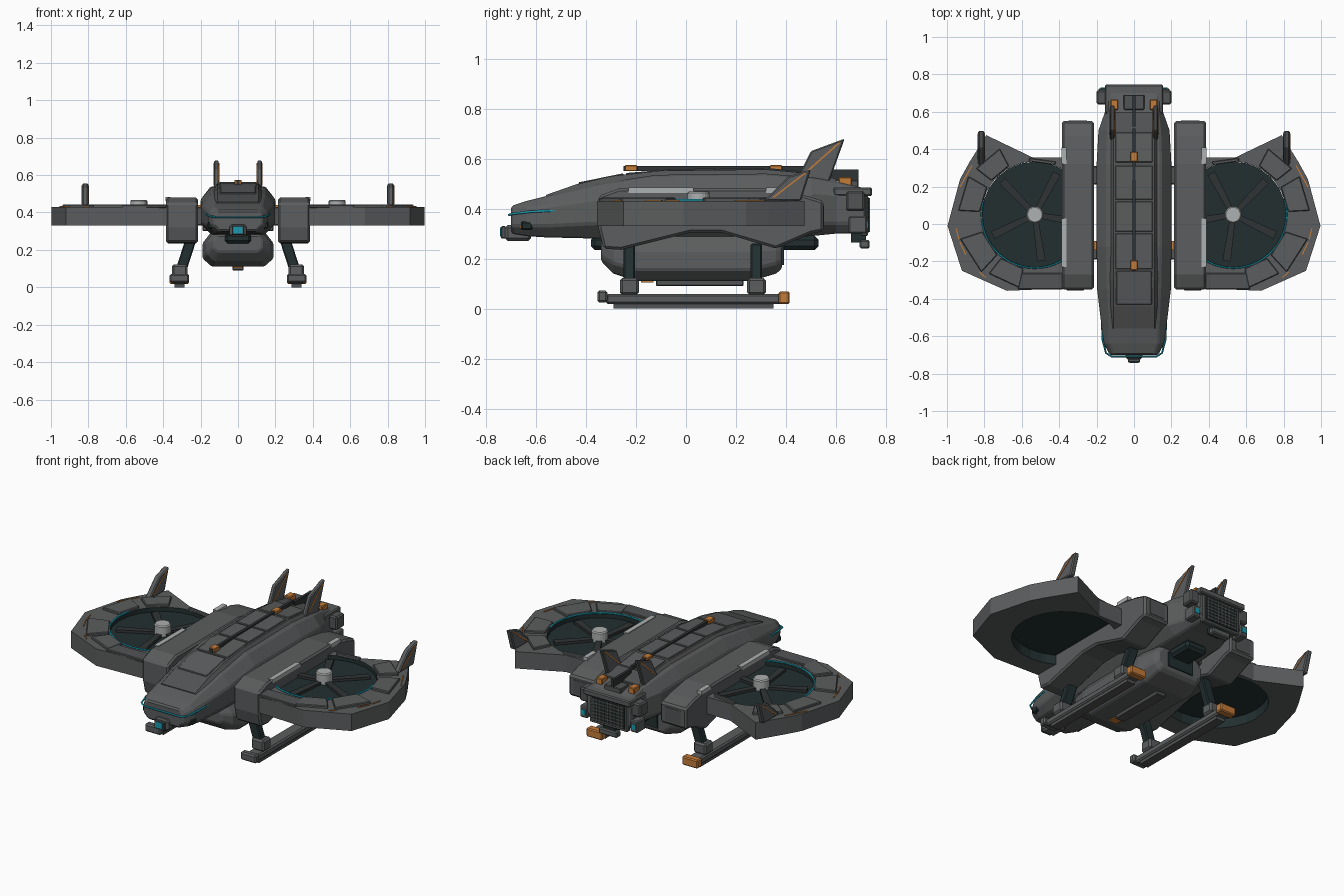
import bpy, bmesh, math
from mathutils import Vector


def material(name, rgb):
    m = bpy.data.materials.new(name)
    m.diffuse_color = (*rgb, 1)
    return m


GREY = material("hull grey", (0.105, 0.11, 0.112))
PANEL = material("panel grey", (0.085, 0.088, 0.09))
DARK = material("dark teal", (0.016, 0.028, 0.029))
BLACK = material("rubber black", (0.03, 0.034, 0.035))
ORANGE = material("marker orange", (0.55, 0.2, 0.04))
CYAN = material("glow cyan", (0.01, 0.33, 0.43))
LIGHT = material("light metal", (0.42, 0.44, 0.44))
SIDES = ((-1, "left"), (1, "right"))


def finish(name, bm, mat, bevel=0.0):
    bmesh.ops.recalc_face_normals(bm, faces=bm.faces[:])
    me = bpy.data.meshes.new(name)
    bm.to_mesh(me)
    bm.free()
    me.materials.append(mat)
    ob = bpy.data.objects.new(name, me)
    bpy.context.collection.objects.link(ob)
    if bevel:
        b = ob.modifiers.new("edge", "BEVEL")
        b.width, b.segments = bevel, 1
    return ob


def loft(name, rings, mat, bevel=0.0):
    bm = bmesh.new()
    vs = [[bm.verts.new(p) for p in r] for r in rings]
    n = len(vs[0])
    for a, b in zip(vs, vs[1:]):
        for i in range(n):
            bm.faces.new((a[i], a[(i + 1) % n], b[(i + 1) % n], b[i]))
    bm.faces.new(vs[0])
    bm.faces.new(vs[-1])
    return finish(name, bm, mat, bevel)


def box(name, x, y, z, mat, bevel=0.0):
    ring = lambda h: [(x[0], y[0], h), (x[1], y[0], h), (x[1], y[1], h), (x[0], y[1], h)]
    return loft(name, [ring(z[0]), ring(z[1])], mat, bevel)


def side_prism(name, pts, x0, x1, mat, bevel=0.0):
    return loft(name, [[(x, y, z) for y, z in pts] for x in (x0, x1)], mat, bevel)


def flat_prism(name, pts, z0, z1, mat, bevel=0.0):
    return loft(name, [[(x, y, z) for x, y in pts] for z in (z0, z1)], mat, bevel)


def disc(name, x, y, r, z0, z1, mat, n=24, bevel=0.0):
    pts = [(x + r * math.cos(math.tau * i / n), y + r * math.sin(math.tau * i / n)) for i in range(n)]
    return flat_prism(name, pts, z0, z1, mat, bevel)


def tube(name, pts, r, mat):
    cu = bpy.data.curves.new(name, "CURVE")
    cu.dimensions, cu.bevel_depth, cu.bevel_resolution = "3D", r, 1
    sp = cu.splines.new("POLY")
    sp.points.add(len(pts) - 1)
    for p, q in zip(sp.points, pts):
        p.co = (*q, 1)
    cu.materials.append(mat)
    ob = bpy.data.objects.new(name, cu)
    bpy.context.collection.objects.link(ob)


def section(y, w, bw, tw, zb, zl, zh, zt):
    half = [(bw, zb), (w, zl), (w, zh), (tw, zt)]
    return [(x, y, z) for x, z in half] + [(-x, y, z) for x, z in reversed(half)]


# fuselage
loft("fuselage", [section(*s) for s in (
    (-0.70, 0.13, 0.10, 0.11, 0.30, 0.33, 0.38, 0.41),
    (-0.64, 0.16, 0.12, 0.13, 0.29, 0.33, 0.40, 0.43),
    (-0.56, 0.172, 0.13, 0.13, 0.285, 0.33, 0.41, 0.45),
    (-0.35, 0.197, 0.14, 0.14, 0.28, 0.34, 0.44, 0.50),
    (-0.12, 0.20, 0.14, 0.145, 0.28, 0.34, 0.47, 0.535),
    (0.32, 0.20, 0.14, 0.145, 0.28, 0.34, 0.47, 0.54),
    (0.50, 0.19, 0.13, 0.14, 0.29, 0.34, 0.46, 0.525),
    (0.60, 0.155, 0.12, 0.13, 0.30, 0.34, 0.45, 0.51),
    (0.72, 0.15, 0.12, 0.13, 0.30, 0.34, 0.44, 0.48))], GREY, 0.008)

# raised upper deck and its armour panels
deck = [(-0.56, 0.455), (-0.44, 0.497), (-0.30, 0.53), (-0.10, 0.552), (0.32, 0.557), (0.50, 0.54), (0.60, 0.52)]
loft("upper_deck", [[(-0.135, y, z - 0.03), (0.135, y, z - 0.03), (0.11, y, z), (-0.11, y, z)]
                    for y, z in deck], PANEL)


def deck_z(y):
    for (a, p), (b, q) in zip(deck, deck[1:]):
        if y <= b:
            break
    return p + (q - p) * (y - a) / (b - a)


for i, (y0, y1) in enumerate(((-0.43, -0.25), (-0.24, -0.05), (-0.04, 0.12), (0.13, 0.31), (0.33, 0.49))):
    w = 0.10 if i else 0.095
    side_prism(f"deck_panel_{i}", [(y, deck_z(y) + o) for y, o in
               ((y0, -0.01), (y0, 0.006), (y1, 0.006), (y1, -0.01))], -w, w, GREY, 0.003)
box("spine_strip", (-0.008, 0.008), (-0.25, 0.51), (0.55, 0.57), BLACK)
box("tail_spine_strip", (-0.008, 0.008), (0.52, 0.69), (0.51, 0.557), BLACK)
for y in (-0.22, 0.36):
    box("spine_marker", (-0.02, 0.02), (y - 0.025, y + 0.025), (0.55, 0.574), ORANGE, 0.003)

# nose: wrapped light line and sensor
half = [(0.172, -0.52, 0.392), (0.168, -0.62, 0.388), (0.15, -0.69, 0.38), (0.12, -0.708, 0.375)]
tube("nose_light", [(-x, y, z) for x, y, z in half] + half[::-1], 0.005, CYAN)
box("nose_sensor", (-0.045, 0.045), (-0.725, -0.62), (0.27, 0.335), GREY, 0.012)
box("nose_sensor_rim", (-0.033, 0.033), (-0.74, -0.72), (0.28, 0.33), PANEL, 0.004)
box("nose_sensor_lens", (-0.024, 0.024), (-0.744, -0.738), (0.288, 0.324), CYAN)
for s, side in SIDES:
    box(f"nose_light_box_{side}", sorted((s * 0.125, s * 0.163)), (-0.66, -0.615), (0.315, 0.348), DARK, 0.005)
    box(f"nose_lamp_{side}", sorted((s * 0.13, s * 0.145)), (-0.665, -0.659), (0.322, 0.34), ORANGE)

# belly: keel, pod, rear opening, lower strip
box("keel", (-0.07, 0.07), (-0.38, 0.53), (0.235, 0.29), DARK, 0.015)
loft("belly_pod", [section(*s) for s in (
    (-0.34, 0.13, 0.11, 0.11, 0.19, 0.21, 0.25, 0.28),
    (-0.29, 0.17, 0.13, 0.13, 0.14, 0.18, 0.24, 0.29),
    (-0.20, 0.19, 0.14, 0.14, 0.11, 0.155, 0.235, 0.30),
    (0.26, 0.19, 0.14, 0.14, 0.11, 0.155, 0.235, 0.30),
    (0.36, 0.165, 0.13, 0.13, 0.14, 0.18, 0.24, 0.29),
    (0.385, 0.15, 0.12, 0.12, 0.16, 0.19, 0.24, 0.28))], GREY, 0.008)
box("pod_rear_opening", (-0.085, 0.085), (0.375, 0.392), (0.175, 0.262), DARK)
box("pod_lower_strip", (-0.03, 0.03), (-0.12, 0.23), (0.09, 0.115), PANEL, 0.004)
box("pod_marker", (-0.025, 0.025), (-0.18, -0.13), (0.104, 0.114), ORANGE)

# tail: roof plate, grille, lower box
box("tail_roof", (-0.155, 0.155), (0.59, 0.745), (0.45, 0.485), GREY, 0.006)
box("tail_hatch", (-0.055, 0.055), (0.61, 0.69), (0.47, 0.515), PANEL, 0.004)
box("grille_frame", (-0.125, 0.125), (0.70, 0.728), (0.29, 0.455), GREY, 0.005)
box("grille_back", (-0.108, 0.108), (0.72, 0.732), (0.305, 0.445), DARK)
for i in range(7):
    z = 0.316 + i * 0.0195
    box("grille_slat", (-0.105, 0.105), (0.73, 0.736), (z - 0.0035, z + 0.0035), PANEL)
for i in range(9):
    x = -0.096 + i * 0.024
    box("grille_bar", (x - 0.003, x + 0.003), (0.73, 0.736), (0.307, 0.443), PANEL)
box("tail_lower_box", (-0.06, 0.06), (0.695, 0.735), (0.24, 0.275), GREY, 0.006)
box("tail_lower_bracket", (-0.04, 0.04), (0.66, 0.72), (0.265, 0.31), DARK)

# duct and rotor layout, drawn for the right side
CX, CY, R = 0.53, 0.05, 0.285
outline = [(0.22, -0.335), (0.39, -0.345), (0.68, -0.357), (0.92, -0.25), (0.997, -0.01), (0.93, 0.24),
           (0.88, 0.33), (0.79, 0.475), (0.54, 0.355), (0.22, 0.355)]


def reach(a):
    d, c = Vector((math.cos(a), math.sin(a))), Vector((CX, CY))
    for p, q in zip(outline, outline[1:] + outline[:1]):
        p, e = Vector(p) - c, Vector(q) - Vector(p)
        k = d.x * e.y - d.y * e.x
        if abs(k) > 1e-9:
            t, u = (p.x * e.y - p.y * e.x) / k, (p.x * d.y - p.y * d.x) / k
            if t > 0 and -1e-6 <= u <= 1 + 1e-6:
                return t
    return R + 0.02


def wing(name, s):
    angs = {round(math.tau * i / 24, 4) for i in range(24)}
    angs |= {round(math.atan2(y - CY, x - CX) % math.tau, 4) for x, y in outline}
    bm, cols = bmesh.new(), []
    for a in sorted(angs):
        cols.append([bm.verts.new((s * (CX + r * math.cos(a)), CY + r * math.sin(a), z)) for r, z in
                     ((R, 0.33), (reach(a), 0.33), (reach(a), 0.43), (R, 0.43))])
    for a, b in zip(cols, cols[1:] + cols[:1]):
        for j in range(4):
            f = bm.faces.new((a[j], a[(j + 1) % 4], b[(j + 1) % 4], b[j]))
            f.material_index = 1 if j == 3 else 0
    finish(name, bm, GREY).data.materials.append(DARK)


def sector(s, a0, a1, r0, r1):
    return [(s * (CX + r * math.cos(math.radians(a))), CY + r * math.sin(math.radians(a)))
            for r, a in ((r0, a0), (r1, a0), (r1, a1), (r0, a1))]


body = [(-0.35, 0.32), (-0.35, 0.45), (-0.27, 0.48), (0.32, 0.48), (0.47, 0.455), (0.55, 0.43), (0.55, 0.31),
        (0.50, 0.30), (0.36, 0.24), (0.14, 0.305), (0.02, 0.305), (-0.26, 0.235), (-0.33, 0.24)]
for s, side in SIDES:
    X = lambda a, b: sorted((s * a, s * b))
    # sponson with links, light strips and rear vent
    side_prism(f"sponson_{side}", body, s * 0.215, s * 0.385, GREY, 0.01)
    for y in (-0.14, 0.26):
        box(f"sponson_link_{side}", X(0.17, 0.23), (y - 0.05, y + 0.05), (0.33, 0.43), PANEL, 0.006)
    box(f"link_marker_{side}", X(0.195, 0.222), (-0.14, -0.09), (0.43, 0.44), ORANGE)
    for y0, y1 in ((-0.23, 0.03), (0.32, 0.41)):
        box(f"sponson_light_strip_{side}", X(0.36, 0.388), (y0, y1), (0.462, 0.484), LIGHT)
    box(f"sponson_rear_vent_{side}", X(0.25, 0.35), (0.545, 0.553), (0.33, 0.41), PANEL)

    # ducted wing and rotor
    wing(f"wing_{side}", s)
    disc(f"rotor_disc_{side}", s * CX, CY, R - 0.001, 0.385, 0.405, DARK)
    disc(f"rotor_hub_{side}", s * CX, CY, 0.045, 0.40, 0.468, LIGHT, 20, 0.006)
    for i in range(5):
        a = math.radians(90 + 28 + i * 72)
        c, n = Vector((math.cos(a), math.sin(a))), Vector((-math.sin(a), math.cos(a)))
        o = Vector((CX, CY))
        pts = [o + c * r + n * w for r, w in ((0.03, -0.015), (0.25, -0.022), (0.25, 0.022), (0.03, 0.015))]
        flat_prism(f"rotor_blade_{side}_{i}", [(s * p.x, p.y) for p in pts], 0.405, 0.42, BLACK)
    tube(f"duct_light_{side}", [(s * (CX + R * math.cos(math.radians(a))), CY + R * math.sin(math.radians(a)), 0.434)
                                for a in range(-125, 16, 7)], 0.005, CYAN)
    # wing armour plates with trim lines between
    for i, (a0, a1, r1) in enumerate(((-78, -52, 0.40), (-47, -18, 0.42), (3, 30, 0.41), (38, 62, 0.40), (84, 112, 0.305))):
        flat_prism(f"wing_plate_{side}_{i}", sector(s, a0, a1, 0.295 if i < 4 else 0.286, r1), 0.425, 0.444, GREY, 0.004)
    for a0, a1 in ((-52, -46), (-18, -10), (-30, -20), (20, 38)):
        flat_prism(f"wing_trim_{side}", sector(s, a0, a1, 0.424, 0.430), 0.428, 0.434, ORANGE)
    box(f"wing_root_plate_{side}", X(0.38, 0.62), (-0.35, -0.262), (0.425, 0.442), PANEL, 0.004)

    # wing tip fin and tail fin, each with an orange trim line
    side_prism(f"wing_fin_{side}", [(0.31, 0.43), (0.41, 0.53), (0.50, 0.557), (0.46, 0.43)],
               s * 0.80, s * 0.833, GREY, 0.006)
    side_prism(f"wing_fin_trim_{side}", [(0.345, 0.445), (0.475, 0.545), (0.485, 0.545), (0.355, 0.445)],
               s * 0.797, s * 0.836, ORANGE)
    side_prism(f"tail_fin_{side}", [(0.44, 0.51), (0.50, 0.63), (0.635, 0.68), (0.57, 0.50)],
               s * 0.103, s * 0.128, GREY, 0.005)
    side_prism(f"tail_fin_trim_{side}", [(0.475, 0.545), (0.61, 0.665), (0.62, 0.665), (0.485, 0.545)],
               s * 0.10, s * 0.131, ORANGE)
    box(f"tail_marker_{side}", X(0.085, 0.125), (0.61, 0.665), (0.475, 0.527), ORANGE, 0.004)

    # tail side lamps
    box(f"tail_pod_{side}", X(0.14, 0.20), (0.64, 0.715), (0.39, 0.47), PANEL, 0.008)
    box(f"tail_lamp_box_{side}", X(0.14, 0.19), (0.65, 0.725), (0.30, 0.37), GREY, 0.006)
    box(f"tail_lamp_{side}", X(0.15, 0.18), (0.722, 0.73), (0.32, 0.35), CYAN)

    # landing skid, feet and angled legs
    box(f"skid_{side}", X(0.275, 0.35), (-0.32, 0.38), (0.018, 0.058), GREY, 0.008)
    box(f"skid_sole_{side}", X(0.285, 0.34), (-0.29, 0.35), (0.0, 0.02), PANEL)
    box(f"skid_front_cap_{side}", X(0.262, 0.365), (-0.355, -0.315), (0.025, 0.072), GREY, 0.008)
    box(f"skid_rear_cap_{side}", X(0.262, 0.365), (0.37, 0.415), (0.018, 0.068), ORANGE, 0.006)
    for y in (-0.227, 0.282):
        loft(f"leg_{side}", [[(s * (x + dx), y + dy, z) for dx, dy in
             ((-0.03, -0.023), (0.03, -0.023), (0.03, 0.023), (-0.03, 0.023))]
             for x, z in ((0.25, 0.26), (0.305, 0.09))], DARK, 0.006)
        box(f"foot_{side}", X(0.27, 0.353), (y - 0.038, y + 0.038), (0.055, 0.122), GREY, 0.01)
